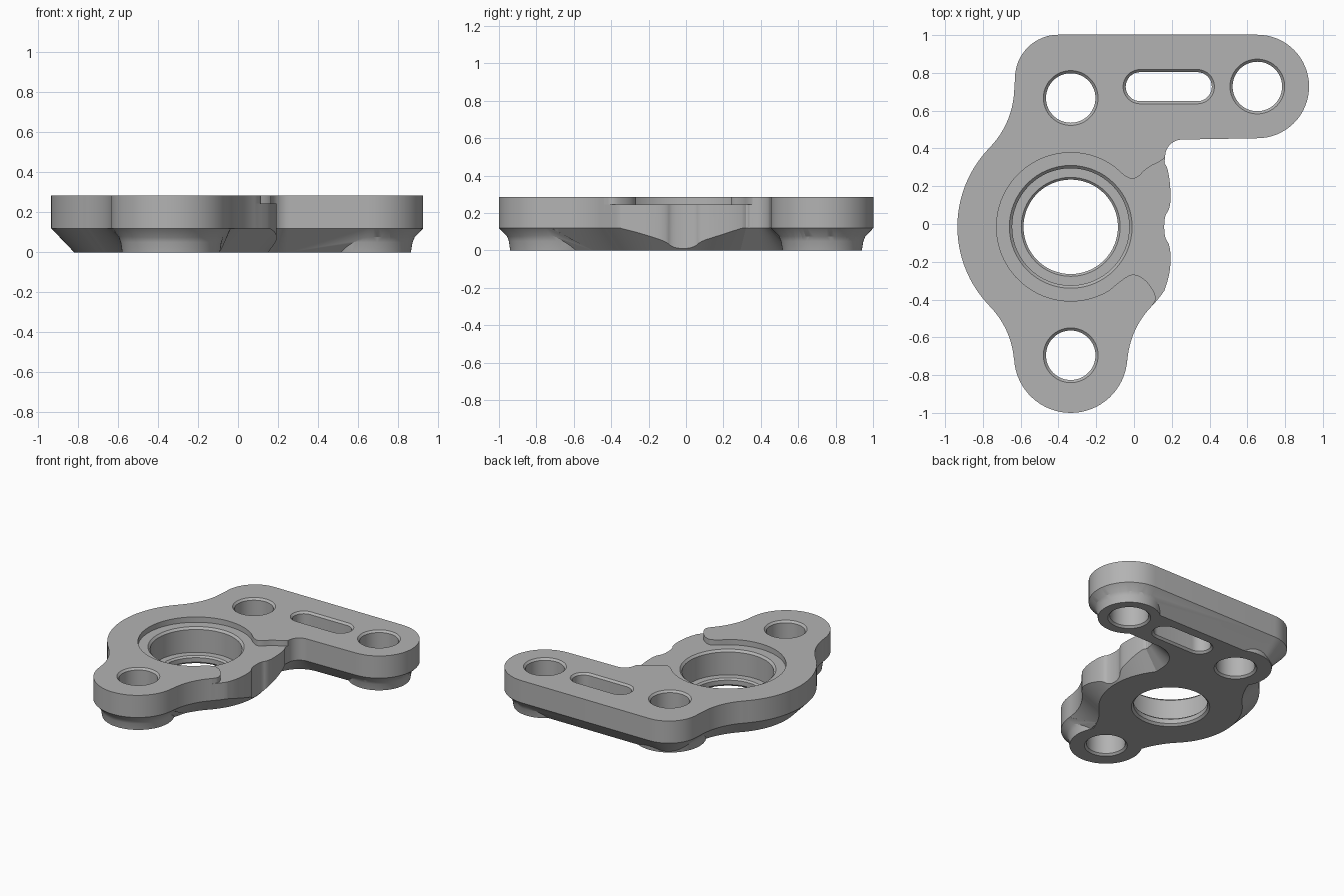
import bpy
import bmesh
from math import cos, sin, radians, pi
from mathutils import Vector

cube = bpy.data.objects.get("Cube")
if cube:
    bpy.data.objects.remove(cube, do_unlink=True)

TOP, EDGE, POCKET, LEDGE = 0.285, 0.12, 0.245, 0.06
BORE = (-0.335, -0.015)
FRONT, BACK, ARM = (-0.335, -0.695), (-0.335, 0.667), (0.653, 0.728)

grey = bpy.data.materials.new("machined grey")
grey.use_nodes = True
colour = (0.45, 0.45, 0.45, 1)
grey.diffuse_color = colour
grey.node_tree.nodes["Principled BSDF"].inputs["Base Color"].default_value = colour


def arc(center, r, a0, a1, n=16):
    angles = [radians(a0 + (a1 - a0) * i / n) for i in range(n + 1)]
    return [(center[0] + r * cos(a), center[1] + r * sin(a)) for a in angles]


def circle(center, r, n=64):
    return arc(center, r, 0, 360, n)[:-1]


def stadium(center, half, r):
    x, y = center
    return arc((x + half, y), r, -90, 90) + arc((x - half, y), r, 90, 270)


def rounded(pts, passes=3):
    """Corner-cut an open path, keeping its ends."""
    for _ in range(passes):
        out = [pts[0]]
        for a, b in zip(pts, pts[1:]):
            a, b = Vector(a), Vector(b)
            out += [a.lerp(b, 0.25), a.lerp(b, 0.75)]
        pts = out + [pts[-1]]
    return [tuple(p) for p in pts]


def inset(pts, d):
    """Move a counter-clockwise outline inward by d."""
    out = []
    for i, p in enumerate(pts):
        p, prev, nxt = Vector(p), Vector(pts[i - 1]), Vector(pts[(i + 1) % len(pts)])
        e0, e1 = (p - prev).normalized(), (nxt - p).normalized()
        n0, n1 = Vector((-e0.y, e0.x)), Vector((-e1.y, e1.x))
        m = (n0 + n1).normalized()
        out.append(tuple(p + m * d / max(m.dot(n0), 0.5)))
    return out


def loft(name, rings):
    """Closed solid through a stack of equal-sized outlines, given as (outline, z)."""
    bm = bmesh.new()
    rows = [[bm.verts.new((x, y, z)) for x, y in pts] for pts, z in rings]
    n = len(rows[0])
    for low, high in zip(rows, rows[1:]):
        for i in range(n):
            j = (i + 1) % n
            bm.faces.new((low[i], low[j], high[j], high[i]))
    bm.faces.new(rows[0][::-1])
    bm.faces.new(rows[-1])
    bmesh.ops.recalc_face_normals(bm, faces=bm.faces[:])
    mesh = bpy.data.meshes.new(name)
    bm.to_mesh(mesh)
    bm.free()
    mesh.materials.append(grey)
    obj = bpy.data.objects.new(name, mesh)
    bpy.context.collection.objects.link(obj)
    return obj


def lathe(name, center, profile):
    return loft(name, [(circle(center, r), z) for r, z in profile])


def combine(target, tool, operation):
    mod = target.modifiers.new(tool.name, "BOOLEAN")
    mod.operation, mod.object, mod.solver = operation, tool, "EXACT"
    bpy.context.view_layer.objects.active = target
    bpy.ops.object.modifier_apply(modifier=mod.name)
    bpy.data.objects.remove(tool, do_unlink=True)


# Plate outline: front lobe, ring, side arm, back corner, ring, back to the lobe
FILLET = 0.456
outline = arc((-0.335, -0.7), 0.3, 184, 356, 32)
outline += arc((0.42, -0.754), FILLET, 176, 135.6)
outline += arc(BORE, 0.6, -44, 34, 32)
outline += arc((0.255, 0.357), 0.09, 180, 90)
outline += arc(ARM, 0.274, -90, 90, 32)
outline += arc((-0.4, 0.772), 0.23, 90, 180)
outline += arc((-1.09, 0.724), FILLET, -4, -44.4)
outline += arc(BORE, 0.6, 136, 224, 32)
outline += arc((-1.09, -0.754), FILLET, 44.4, 4.5)

# Plate with a sloped underside
bracket = loft("bracket", [(inset(outline, 0.115), 0), (outline, EDGE), (outline, TOP)])

# Flared bosses under the mounting holes
for name, center, r, flare in (("front_boss", FRONT, 0.245, 0.05),
                               ("back_boss", BACK, 0.245, 0.05),
                               ("arm_boss", ARM, 0.212, 0.058)):
    steps = [(r, 0), (r + flare * 0.15, 0.05), (r + flare * 0.4, 0.085),
             (r + flare * 0.65, 0.105), (r + flare, EDGE), (r + flare, 0.2)]
    combine(bracket, lathe(name, center, steps), "UNION")

# Wavy trimmed side of the ring
wave = rounded([(0.16, 0.34), (0.185, 0.27), (0.195, 0.16), (0.19, 0.08), (0.16, 0.04),
                (0.16, -0.07), (0.19, -0.11), (0.195, -0.2), (0.185, -0.28), (0.16, -0.355)])
side = wave + [(0.4, -0.355), (0.4, 0.34)]
combine(bracket, loft("side_trim", [(side, -0.1), (side, 0.4)]), "DIFFERENCE")

# Shallow pocket around the bore, open to the trimmed side
upper = rounded([(-0.1, 0.3), (-0.04, 0.245), (0.01, 0.235), (0.07, 0.3), (0.15, 0.335), (0.18, 0.375)])
lower = rounded([(0.09, -0.44), (0.125, -0.39), (0.07, -0.3), (0.0, -0.26), (-0.05, -0.285), (-0.1, -0.325)])
pocket = arc(BORE, 0.393, 54, 306, 48) + lower[::-1] + [(0.09, -0.44)]
pocket = arc(BORE, 0.393, 307, 54, 48)[1:-1] + upper + [(0.3, 0.3), (0.3, -0.5)] + lower
combine(bracket, loft("pocket", [(pocket, POCKET), (pocket, 0.4)]), "DIFFERENCE")

# Stepped central bore with chamfered rims
combine(bracket, lathe("bore", BORE, [
    (0.265, -0.1), (0.265, 0), (0.25, 0.015), (0.25, LEDGE - 0.012), (0.262, LEDGE),
    (0.31, LEDGE), (0.31, POCKET - 0.015), (0.325, POCKET), (0.325, 0.4)]), "DIFFERENCE")

# Mounting holes and adjustment slot, chamfered at both ends
rim = [(0.014, -0.1), (0.014, 0), (0, 0.014), (0, TOP - 0.014), (0.014, TOP), (0.014, 0.4)]
for name, center in (("front_hole", FRONT), ("back_hole", BACK), ("arm_hole", ARM)):
    combine(bracket, lathe(name, center, [(0.131 + c, z) for c, z in rim]), "DIFFERENCE")
slot = [(stadium((0.184, 0.727), 0.151, 0.077 + c), z) for c, z in rim]
combine(bracket, loft("slot", slot), "DIFFERENCE")

bpy.ops.object.select_all(action="DESELECT")
bracket.select_set(True)
bpy.context.view_layer.objects.active = bracket
bpy.ops.object.shade_smooth_by_angle(angle=radians(25))
